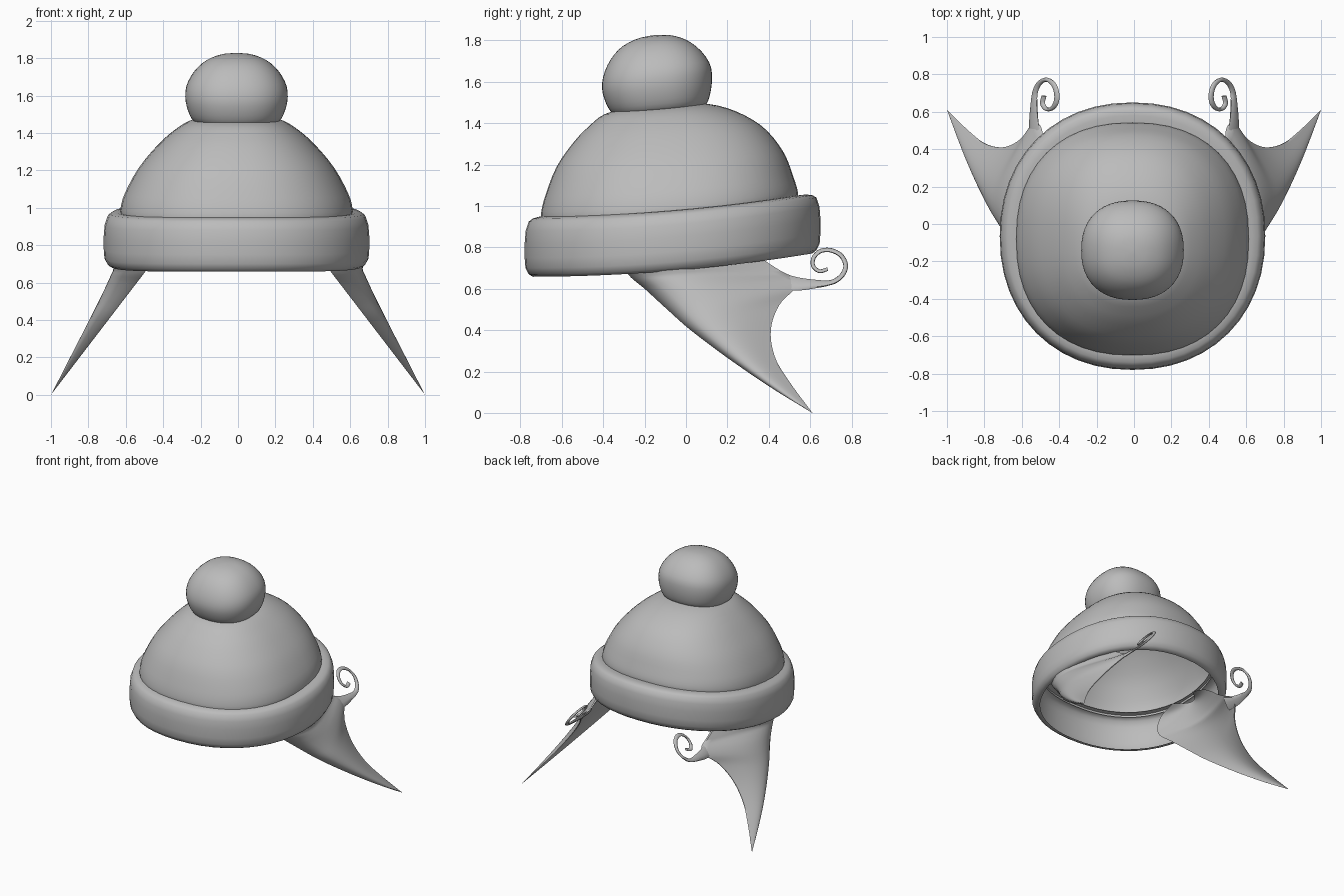
import bpy, bmesh, math
from mathutils import Vector

cube = bpy.data.objects.get("Cube")
if cube:
    bpy.data.objects.remove(cube, do_unlink=True)

grey = bpy.data.materials.new("soft grey")
grey.use_nodes = True
colour = (0.5, 0.5, 0.5, 1)
grey.diffuse_color = colour
grey.node_tree.nodes["Principled BSDF"].inputs["Base Color"].default_value = colour


def finish(obj, angle):
    obj.data.materials.append(grey)
    bpy.ops.object.select_all(action='DESELECT')
    obj.select_set(True)
    bpy.context.view_layer.objects.active = obj
    bpy.ops.object.shade_smooth_by_angle(angle=math.radians(angle))


def loft(name, rings, cap_start=True, cap_end=True, angle=60):
    """Skin a list of closed rings, with optional end caps."""
    bm = bmesh.new()
    loops = [[bm.verts.new(p) for p in ring] for ring in rings]
    n = len(loops[0])
    for a, b in zip(loops, loops[1:]):
        for i in range(n):
            j = (i + 1) % n
            bm.faces.new((a[i], a[j], b[j], b[i]))
    if cap_start:
        bm.faces.new(loops[0][::-1])
    if cap_end:
        bm.faces.new(loops[-1])
    bmesh.ops.remove_doubles(bm, verts=bm.verts, dist=0.0005)
    if cap_start and cap_end:
        bmesh.ops.recalc_face_normals(bm, faces=bm.faces)
    mesh = bpy.data.meshes.new(name)
    bm.to_mesh(mesh)
    bm.free()
    obj = bpy.data.objects.new(name, mesh)
    bpy.context.collection.objects.link(obj)
    finish(obj, angle)
    return obj


def spline(points, count):
    """Smooth path through a few points."""
    pts = [Vector(p) for p in points]
    pts = [2 * pts[0] - pts[1]] + pts + [2 * pts[-1] - pts[-2]]
    out = []
    for k in range(count):
        t = k / (count - 1) * (len(pts) - 3)
        i = min(int(t), len(pts) - 4)
        f = t - i
        a, b, c, d = pts[i:i + 4]
        out.append(0.5 * (2 * b + (c - a) * f + (2 * a - 5 * b + 4 * c - d) * f ** 2
                          + (3 * b - a - 3 * c + d) * f ** 3))
    return out


def rounded_ring(z, half_x, half_y, centre_y, lift, power, n=48):
    """Rounded-square ring whose height rises towards the back."""
    ring = []
    for i in range(n):
        a = 2 * math.pi * i / n
        c, s = math.cos(a), math.sin(a)
        x = half_x * math.copysign(abs(c) ** (2 / power), c) - 0.008
        y = centre_y + half_y * math.copysign(abs(s) ** (2 / power), s)
        ring.append((x, y, z + lift(y)))
    return ring


def brim_lift(y):
    return 0.06 * (y + 0.76) ** 2


def pom_lift(y):
    return 0.09 * (y + 0.36)


# Folded brim, open underneath: inset from the outer edge, height
brim = [(0.06, 0.66), (0.04, 0.658), (0.02, 0.67), (0.004, 0.70), (0, 0.75), (0, 0.82),
        (0.005, 0.88), (0.02, 0.925), (0.04, 0.94), (0.07, 0.948), (0.11, 0.95)]
loft("brim", [rounded_ring(z, 0.71 - d, 0.715 - d, -0.065, brim_lift, 2.15) for d, z in brim],
     False, False)

# Hollow crown: height, half width, half depth, centre y, share of the brim's tilt
crown = [(0.93, 0.62, 0.62, -0.08, 1), (0.97, 0.62, 0.62, -0.08, 1), (1.05, 0.598, 0.6, -0.08, .9),
         (1.19, 0.525, 0.55, -0.075, .7), (1.31, 0.425, 0.465, -0.075, .7),
         (1.385, 0.34, 0.375, -0.09, .8), (1.435, 0.255, 0.275, -0.12, 1),
         (1.465, 0.15, 0.15, -0.13, 1)]
loft("crown", [rounded_ring(z, a, b, c, lambda y, k=k: k * brim_lift(y), 2.3)
               for z, a, b, c, k in spline(crown, 22)], False, True)

# Pompom: height, half width, centre y
pom = [(1.43, 0.2, -0.13), (1.45, 0.235, -0.13), (1.5, 0.26, -0.135), (1.57, 0.274, -0.14),
       (1.64, 0.265, -0.14), (1.71, 0.225, -0.145), (1.765, 0.165, -0.15),
       (1.797, 0.09, -0.15), (1.807, 0.015, -0.15)]
loft("pompom", [rounded_ring(z, a, a * 0.97, c, pom_lift, 2.3)
                for z, a, c in spline(pom, 22)])


def slope_x(z):
    """The ear flap and its curl hang in one outward-sloping plane."""
    return 0.53 + 0.746 * (0.63 - z)


def mirror(obj):
    mod = obj.modifiers.new("mirror", 'MIRROR')
    mod.use_axis[0] = True
    mod.merge_threshold = 0.0001


# Ear flaps: front and back edges as (y, z), bulging outwards between them;
# the rounded tops stand upright inside the brim
front_edge = [(-0.13, 0.88), (-0.26, 0.83), (-0.31, 0.75), (-0.28, 0.67), (-0.2, 0.6),
              (-0.14, 0.545), (-0.08, 0.49), (0.01, 0.41), (0.14, 0.31), (0.28, 0.21),
              (0.43, 0.11), (0.61, 0)]
back_edge = [(0.1, 0.88), (0.23, 0.84), (0.32, 0.785), (0.39, 0.73), (0.47, 0.68),
             (0.53, 0.65), (0.53, 0.605), (0.45, 0.52), (0.41, 0.4), (0.43, 0.27),
             (0.5, 0.15), (0.611, 0)]
steps = 16
rings = []
for f, b in zip(spline(front_edge, 56), spline(back_edge, 56)):
    height = 0.17 * min(1, max(0, f.y) / 0.67)
    outer, inner = [], []
    for k in range(steps + 1):
        s = k / steps
        y, z = f.lerp(b, s)
        x = slope_x(min(z, 0.67))
        outer.append((x + height * math.sin(math.pi * s ** 0.6), y, z))
        inner.append((x + 0.55 * height * math.sin(math.pi * s) - 0.08 * height, y, z))
    rings.append(outer + inner[::-1])
mirror(loft("ear_flap", rings, angle=50))

# Curled wisps at the back of the flaps: path as (y, z), tapering
curl = [(0.45, 0.635), (0.54, 0.623), (0.62, 0.623), (0.7, 0.63), (0.75, 0.66), (0.772, 0.71),
        (0.75, 0.76), (0.7, 0.786), (0.65, 0.782), (0.617, 0.75), (0.615, 0.71),
        (0.645, 0.685), (0.685, 0.695)]
path = spline(curl, 60)
rings = []
for i, p in enumerate(path):
    d = (path[min(i + 1, 59)] - path[max(i - 1, 0)]).normalized()
    half = 0.013 + 0.03 * max(0, 1 - i / 14) - 0.004 * i / 59
    ring = []
    for k in range(8):
        a = math.pi * k / 4
        w, h = half * math.cos(a), 0.012 * math.sin(a)
        y, z = p.x - d.y * w, p.y + d.x * w
        ring.append((slope_x(z) + h, y, z))
    rings.append(ring)
mirror(loft("flap_curl", rings))
